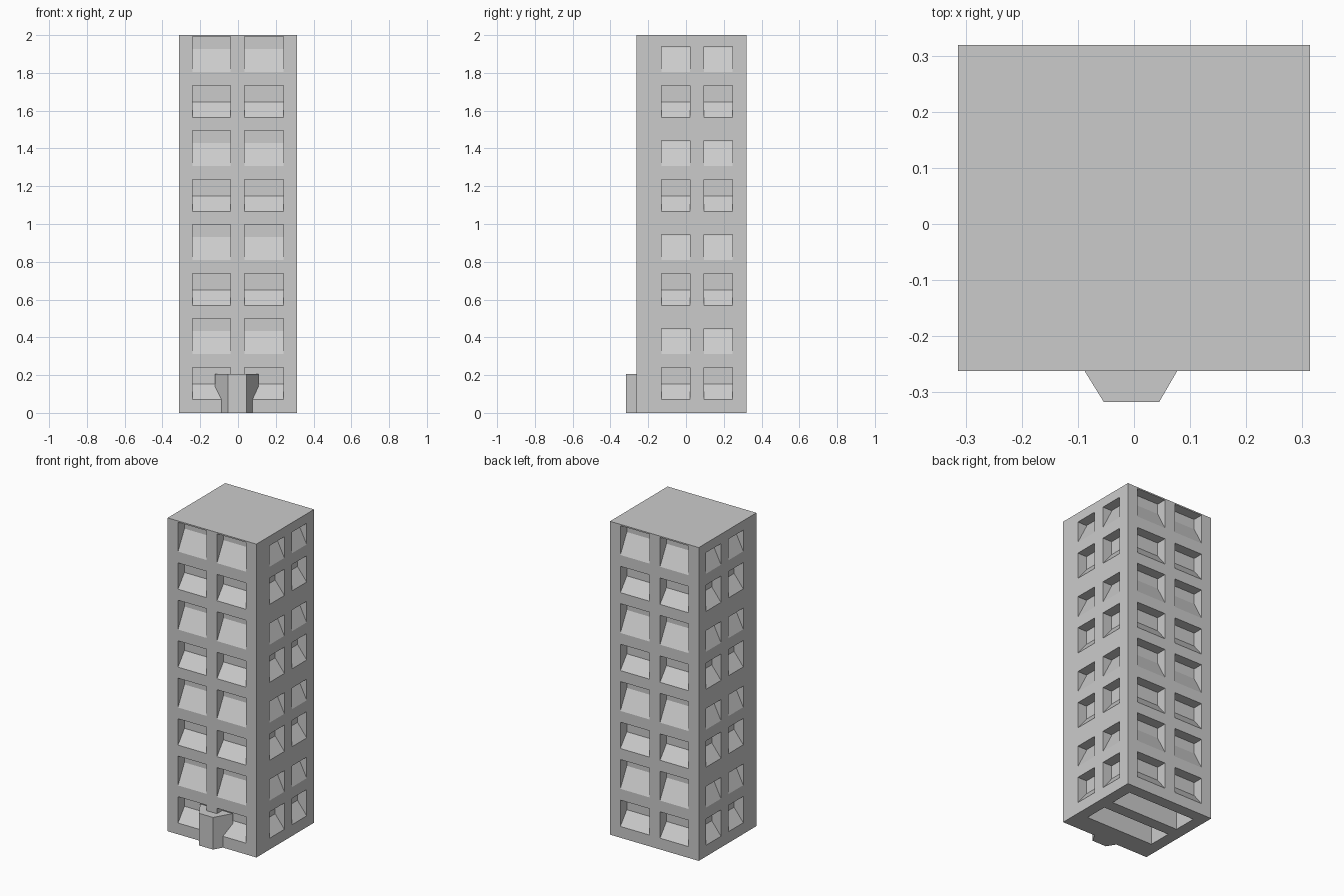
import bpy, bmesh

if "Cube" in bpy.data.objects:
    bpy.data.objects.remove(bpy.data.objects["Cube"])

HX, Y0, Y1, TOP = 0.3135, -0.262, 0.319, 2.0
DEPTH, PITCH = 0.065, 0.4975


def make_object(name, bm):
    bmesh.ops.recalc_face_normals(bm, faces=bm.faces)
    mesh = bpy.data.meshes.new(name)
    bm.to_mesh(mesh)
    bm.free()
    obj = bpy.data.objects.new(name, mesh)
    bpy.context.collection.objects.link(obj)
    return obj


def add_prism(bm, ring_a, ring_b):
    a = [bm.verts.new(p) for p in ring_a]
    b = [bm.verts.new(p) for p in ring_b]
    bm.faces.new(a)
    bm.faces.new(b[::-1])
    for i in range(len(a)):
        j = (i + 1) % len(a)
        bm.faces.new((a[i], b[i], b[j], a[j]))


def add_box(bm, x0, x1, y0, y1, z0, z1):
    ring = [(x0, y0), (x1, y0), (x1, y1), (x0, y1)]
    add_prism(bm, [(x, y, z0) for x, y in ring], [(x, y, z1) for x, y in ring])


# Maps (across, inward depth, height) onto each facade
FACADES = {
    "front": lambda u, d, z: (u, Y0 + d, z),
    "back": lambda u, d, z: (u, Y1 - d, z),
    "right": lambda u, d, z: (HX - d, u, z),
    "left": lambda u, d, z: (d - HX, u, z),
}


def add_window(bm, place, u0, u1, z0, z1, slope):
    profile = [(-0.02, z0), (0, z0), (DEPTH, z0 + slope), (DEPTH, z1), (-0.02, z1)]
    add_prism(bm, [place(u0, d, z) for d, z in profile],
              [place(u1, d, z) for d, z in profile])


# Solid tower block
bm = bmesh.new()
add_box(bm, -HX, HX, Y0, Y1, 0, TOP)
tower = make_object("tower", bm)

# Window recesses with sloping sills, alternating short and tall rows
bm = bmesh.new()
for name, place in FACADES.items():
    wide = name in ("front", "back")
    columns = [(-0.24, -0.04), (0.035, 0.24)] if wide else [(-0.13, 0.02), (0.095, 0.245)]
    tall, slope = (0.187, 0.122) if wide else (0.135, 0.13)
    for u0, u1 in columns:
        for floor in range(4):
            base = floor * PITCH
            add_window(bm, place, u0, u1, base + 0.072, base + 0.24, 0.082)
            z0 = base + 0.312
            add_window(bm, place, u0, u1, z0, min(z0 + tall, TOP - 0.004), slope)
# Hollows open on the underside
for y0, y1 in ((-0.13, 0.02), (0.095, 0.245)):
    add_box(bm, -0.24, 0.24, y0, y1, -0.02, 0.45)
cutter = make_object("recess_cutter", bm)

mod = tower.modifiers.new("recesses", "BOOLEAN")
mod.operation = "DIFFERENCE"
mod.solver = "EXACT"
mod.object = cutter
bpy.context.view_layer.objects.active = tower
tower.select_set(True)
bpy.ops.object.modifier_apply(modifier=mod.name)
bpy.data.objects.remove(cutter, do_unlink=True)

# Tapered entrance porch, running back into the lowest windows
bm = bmesh.new()
plan = [(-0.122, -0.207), (-0.054, -0.317), (0.045, -0.317), (0.109, -0.207)]
add_prism(bm, [(x, y, 0) for x, y in plan], [(x, y, 0.205) for x, y in plan])
make_object("entrance_porch", bm)
